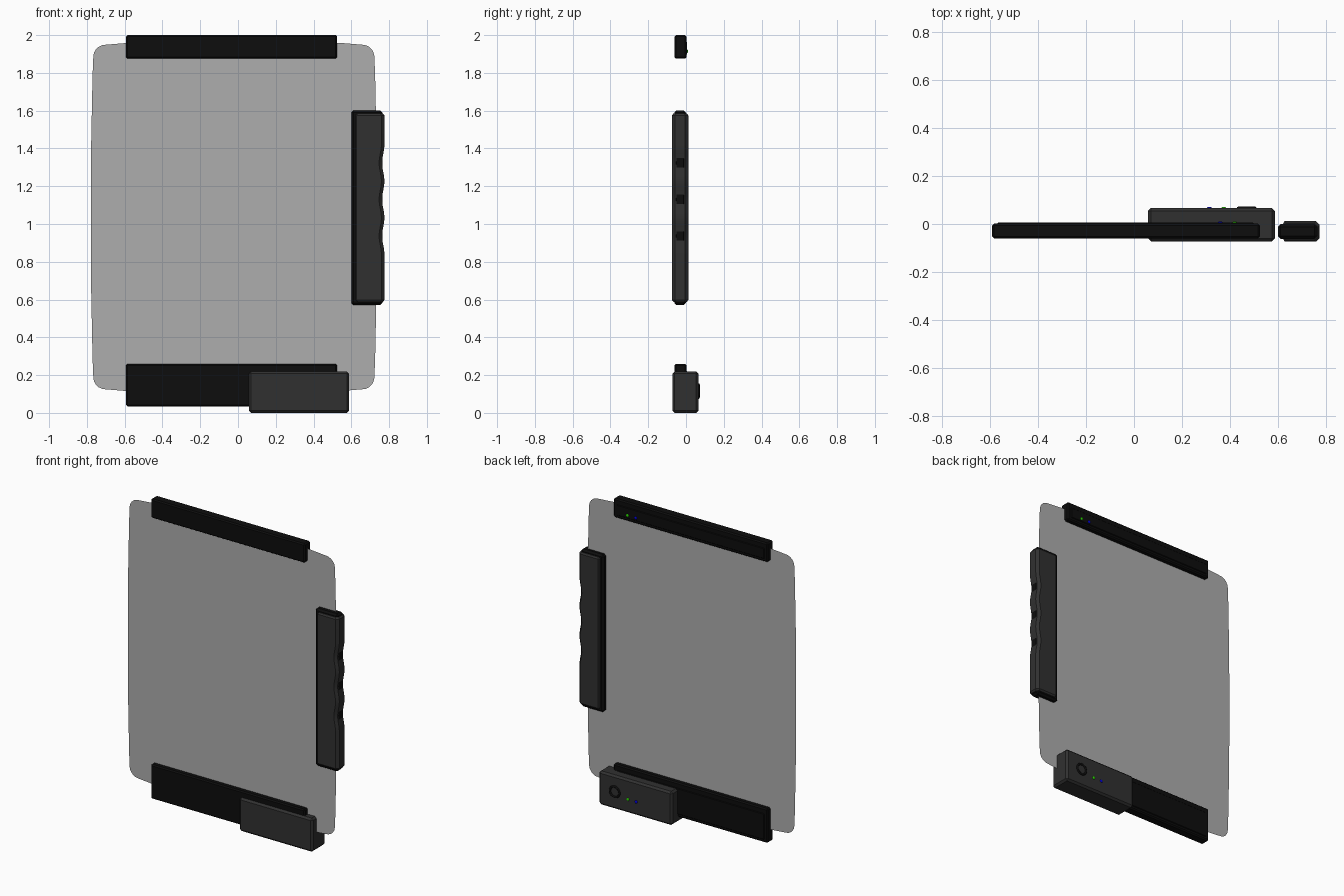
import bpy, bmesh, math

if "Cube" in bpy.data.objects:
    bpy.data.objects.remove(bpy.data.objects["Cube"])

def material(name, rgb):
    m = bpy.data.materials.new(name)
    m.diffuse_color = (*rgb, 1)
    m.use_nodes = True
    m.node_tree.nodes["Principled BSDF"].inputs["Base Color"].default_value = m.diffuse_color
    return m

BLACK = material("black_plastic", (0.004, 0.004, 0.004))
DARK = material("dark_rubber", (0.03, 0.03, 0.03))
GLASS = material("panel_grey", (0.42, 0.42, 0.42))
GREEN = material("green_light", (0.02, 0.6, 0.0))
BLUE = material("blue_light", (0.0, 0.0, 0.6))

def finish(name, bm, mat):
    bmesh.ops.recalc_face_normals(bm, faces=bm.faces)
    me = bpy.data.meshes.new(name)
    bm.to_mesh(me)
    bm.free()
    ob = bpy.data.objects.new(name, me)
    bpy.context.collection.objects.link(ob)
    me.materials.append(mat)
    return ob

def box(name, x, y, z, mat, bevel=0.01, segments=1):
    bm = bmesh.new()
    bmesh.ops.create_cube(bm, size=1)
    for v in bm.verts:
        v.co = [(a + b) / 2 + c * (b - a) for (a, b), c in zip((x, y, z), v.co)]
    if bevel:
        bmesh.ops.bevel(bm, geom=bm.edges[:], offset=bevel, segments=segments,
                        profile=0.5, affect='EDGES')
    return finish(name, bm, mat)

def light(name, x, y, z, mat):
    bpy.ops.mesh.primitive_uv_sphere_add(segments=16, ring_count=8, radius=0.01,
                                         location=(x, y, z))
    ob = bpy.context.object
    ob.name = name
    ob.scale.y = 0.6
    ob.data.materials.append(mat)
    bpy.ops.object.shade_smooth()

# Thin display sheet: slightly bowed outline with rounded corners
bm = bmesh.new()
quarter = [(0.757, 0.0), (0.755, 0.40), (0.748, 0.75)]
quarter += [(0.68 + 0.064 * math.cos(a), 0.848 + 0.064 * math.sin(a))
            for a in [math.radians(d) for d in range(5, 91, 17)]]
quarter += [(0.56, 0.922), (0.3, 0.925)]
half = quarter + [(-x, z) for x, z in reversed(quarter)]
outline = half + [(x, -z) for x, z in reversed(half[1:-1])]
bm.faces.new([bm.verts.new((x - 0.022, -0.028, z + 1.037)) for x, z in outline])
finish("display_sheet", bm, GLASS)

# Top and bottom rails, with a shallow raised strip along the back
for name, z0, z1 in (("top_rail", 1.875, 2.0), ("bottom_rail", 0.035, 0.26)):
    box(name, (-0.592, 0.525), (-0.06, 0.002), (z0, z1), BLACK, 0.008)
    box(name + "_back_strip", (-0.57, 0.50), (-0.01, 0.006),
        (z0 + 0.02, z1 - 0.035), BLACK, 0.004)

# Control box on the bottom rail
box("control_box", (0.058, 0.588), (-0.072, 0.066), (0.0, 0.22), DARK, 0.012)

# Round button ring on the back of the control box
bpy.ops.mesh.primitive_torus_add(major_radius=0.034, minor_radius=0.007,
                                 major_segments=32, minor_segments=8,
                                 location=(0.47, 0.066, 0.115),
                                 rotation=(math.pi / 2, 0, 0))
ring = bpy.context.object
ring.name = "button_ring"
ring.data.materials.append(BLACK)
bpy.ops.object.shade_smooth()

# Indicator lights
light("box_light_green", 0.375, 0.066, 0.09, GREEN)
light("box_light_blue", 0.315, 0.066, 0.09, BLUE)
light("rail_light_green", 0.42, 0.005, 1.915, GREEN)
light("rail_light_blue", 0.36, 0.005, 1.915, BLUE)

# Side handle core
box("handle_core", (0.60, 0.765), (-0.062, 0.0), (0.57, 1.602), BLACK, 0.012)

# Rubber grip lofted along z, with finger dents on the outer side
def outer_x(z):
    if 0.84 < z < 1.42:
        return 0.775 - 0.006 * (1 - math.cos((z - 0.84) / 0.58 * 6 * math.pi))
    return 0.775

bm = bmesh.new()
x0, y0, y1, c = 0.62, -0.074, 0.012, 0.016
levels = [(0.588, 0.007), (0.598, 0)]
levels += [(0.84 + 0.58 * i / 36, 0) for i in range(37)]
levels += [(1.575, 0), (1.585, 0.007)]
rings = []
for z, s in levels:
    a, b, f, k, r = x0 + s, outer_x(z) - s, y0 + s, y1 - s, c
    pts = [(a + r / 2, f), (b - r, f), (b, f + r), (b, k - r),
           (b - r, k), (a + r / 2, k), (a, k - r), (a, f + r)]
    rings.append([bm.verts.new((x, y, z)) for x, y in pts])
for lo, hi in zip(rings, rings[1:]):
    for i in range(8):
        j = (i + 1) % 8
        bm.faces.new((lo[i], lo[j], hi[j], hi[i]))
bm.faces.new(rings[0])
bm.faces.new(rings[-1])
grip = finish("handle_grip", bm, DARK)
bpy.ops.object.select_all(action='DESELECT')
grip.select_set(True)
bpy.context.view_layer.objects.active = grip
bpy.ops.object.shade_smooth_by_angle(angle=math.radians(30))
